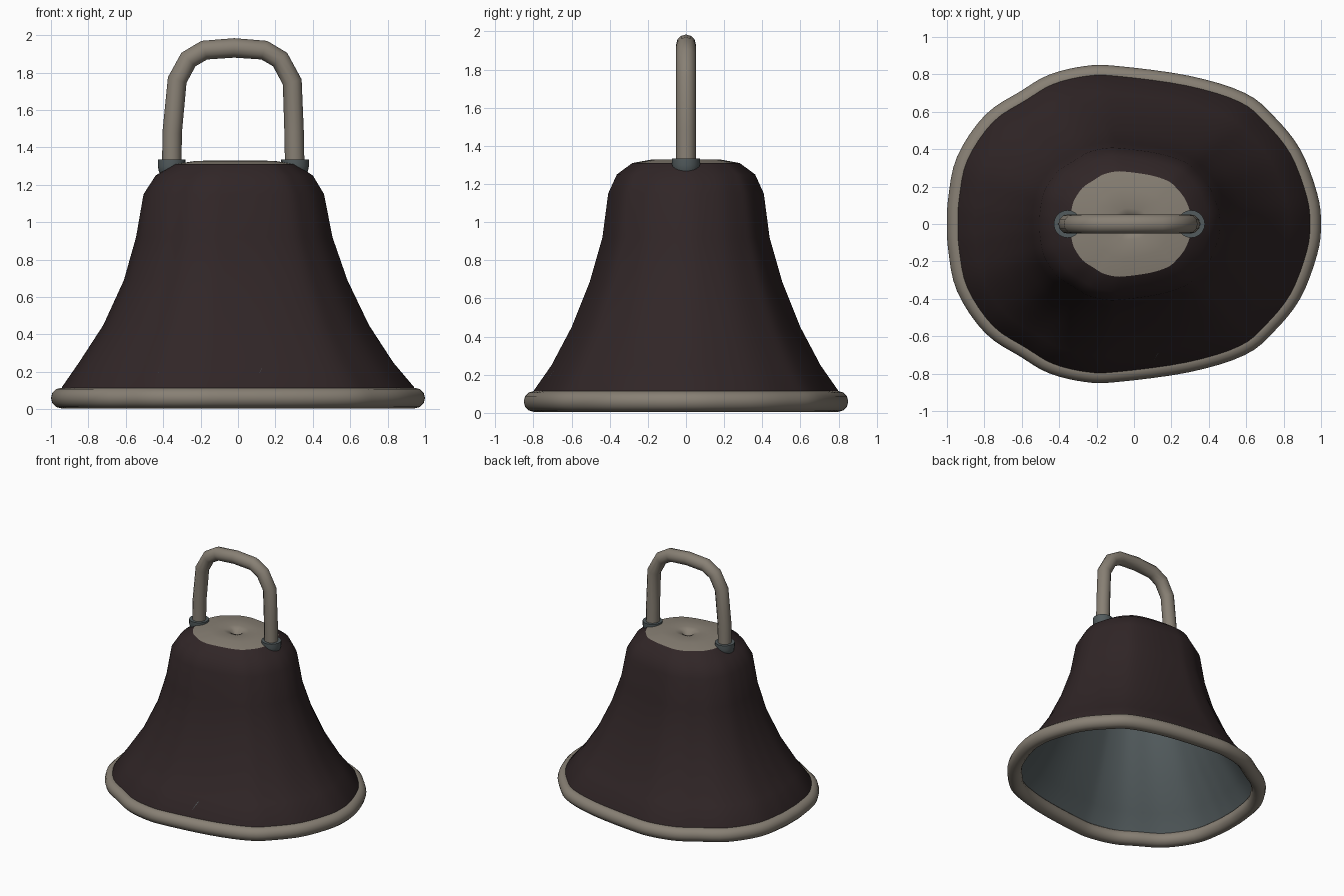
import bpy, bmesh, math
from mathutils import Vector
from mathutils.bvhtree import BVHTree

cube = bpy.data.objects.get("Cube")
if cube:
    bpy.data.objects.remove(cube, do_unlink=True)


def material(name, rgb):
    m = bpy.data.materials.new(name)
    m.use_nodes = True
    m.diffuse_color = (*rgb, 1)
    bsdf = next(n for n in m.node_tree.nodes if n.type == "BSDF_PRINCIPLED")
    bsdf.inputs["Base Color"].default_value = (*rgb, 1)
    return m


maroon = material("dark maroon", (0.030, 0.019, 0.020))
stone = material("warm stone", (0.245, 0.215, 0.175))
steel = material("blue grey steel", (0.085, 0.105, 0.110))


def add_object(name, bm, mat, angle=60):
    bmesh.ops.recalc_face_normals(bm, faces=bm.faces)
    mesh = bpy.data.meshes.new(name)
    bm.to_mesh(mesh)
    mesh.materials.append(mat)
    ob = bpy.data.objects.new(name, mesh)
    bpy.context.collection.objects.link(ob)
    bpy.ops.object.select_all(action="DESELECT")
    ob.select_set(True)
    bpy.context.view_layer.objects.active = ob
    bpy.ops.object.shade_smooth_by_angle(angle=math.radians(angle))
    return ob


def loft(rings, close_end=False):
    """Skin a stack of equal-length closed rings."""
    bm = bmesh.new()
    loops = [[bm.verts.new(p) for p in ring] for ring in rings]
    for a, b in zip(loops, loops[1:]):
        for i in range(len(a)):
            j = (i + 1) % len(a)
            bm.faces.new((a[i], a[j], b[j], b[i]))
    if close_end:
        bm.faces.new(loops[-1])
    return bm


def tube(name, points, radius, mat, cyclic=False):
    """Round bar along a path."""
    curve = bpy.data.curves.new(name, "CURVE")
    curve.dimensions = "3D"
    curve.bevel_depth = radius
    curve.bevel_resolution = 4
    curve.use_fill_caps = not cyclic
    spline = curve.splines.new("POLY")
    spline.points.add(len(points) - 1)
    for sp, p in zip(spline.points, points):
        sp.co = (*p, 1)
    spline.use_cyclic_u = cyclic
    curve.materials.append(mat)
    ob = bpy.data.objects.new(name, curve)
    bpy.context.collection.objects.link(ob)
    bpy.ops.object.select_all(action="DESELECT")
    ob.select_set(True)
    bpy.context.view_layer.objects.active = ob
    bpy.ops.object.convert(target="MESH")
    bpy.ops.object.shade_smooth_by_angle(angle=math.radians(60))


def smooth_loop(pts, steps=4):
    """Closed Catmull-Rom curve through the points."""
    out, n = [], len(pts)
    for i in range(n):
        a, b, c, d = (Vector(pts[(i + k) % n]) for k in (-1, 0, 1, 2))
        for s in range(steps):
            t = s / steps
            out.append(0.5 * (2 * b + (c - a) * t + (2 * a - 5 * b + 4 * c - d) * t ** 2
                              + (3 * b - a - 3 * c + d) * t ** 3))
    return out


# Lopsided outline, mirrored front to back, scaled to unit half-widths
half = [(1, 0), (.98, .19), (.89, .47), (.75, .68), (.6, .825), (.3, .935), (-.1, 1),
        (-.27, 1), (-.46, .945), (-.61, .84), (-.8, .69), (-.947, .43), (-.993, .17), (-1, 0)]
outline = smooth_loop(half + [(x, -y) for x, y in half[-2:0:-1]])


def ring(left, right, depth, z):
    mid, wide = (left + right) / 2, (right - left) / 2
    return [(mid + p.x * wide, p.y * depth, z) for p in outline]


# Flared bell body: left x, right x, half depth, height
levels = [(-.955, .955, .80, .06), (-.94, .94, .79, .12), (-.85, .83, .70, .25),
          (-.72, .70, .595, .45), (-.61, .585, .50, .69), (-.545, .505, .435, .92),
          (-.505, .46, .405, 1.15), (-.44, .40, .36, 1.25), (-.34, .31, .28, 1.31)]
body = loft([ring(*l) for l in levels])
surface = BVHTree.FromBMesh(body)
add_object("bell_body", body, maroon)

# Lining just inside the body, closed at its ceiling
add_object("bell_lining", loft([ring(l + .025, r - .025, d - .025, z - (.03 if z > .1 else 0))
                                for l, r, d, z in levels], True), steel)

# Crown plate with a small central dimple
crown = [(1, 1.31), (.65, 1.328), (.3, 1.33), (.15, 1.318), (.08, 1.285), (.04, 1.265)]
add_object("crown_plate", loft([ring(-.015 - .325 * s, -.015 + .325 * s, .28 * s, z)
                                for s, z in crown], True), stone)

# Rolled lip around the mouth
tube("mouth_rim", ring(-.945, .945, .79, .06), .055, stone, cyclic=True)

# Carrying handle
path = [(-.355, 1.2), (-.352, 1.48), (-.325, 1.76), (-.265, 1.87), (-.18, 1.92), (-.02, 1.932),
        (.14, 1.92), (.225, 1.87), (.29, 1.75), (.30, 1.48), (.305, 1.2)]
tube("handle", [(x, 0, z) for x, z in path], .052, stone)

# Cup-shaped collars at the handle feet
cup = [(.045, 1.23), (.068, 1.27), (.074, 1.30), (.074, 1.335), (.045, 1.335)]
for name, cx in (("right_collar", -.355), ("left_collar", .305)):
    turns = [math.tau * i / 20 for i in range(20)]
    add_object(name, loft([[(cx + r * math.cos(a), r * math.sin(a), z) for a in turns]
                           for r, z in cup]), steel, 40)

# Slanted scratches laid on the front of the body
scratches = [(-.455, .145, -.425, .20), (-.34, .145, -.303, .245), (-.215, .15, -.182, .195),
             (-.105, .145, -.065, .235), (.105, .15, .122, .225), (.262, .145, .28, .185)]
bm = bmesh.new()
for x0, z0, x1, z1 in scratches:
    corners = []
    for x, z in ((x0 - .01, z0), (x0 + .008, z0 + .012), (x1 + .008, z1), (x1 - .006, z1 - .01)):
        hit, normal, _, _ = surface.ray_cast(Vector((x, -2, z)), Vector((0, 1, 0)))
        if normal.y > 0:
            normal = -normal
        corners.append(bm.verts.new(hit + normal * .005))
    bm.faces.new(corners)
add_object("scratches", bm, steel)
